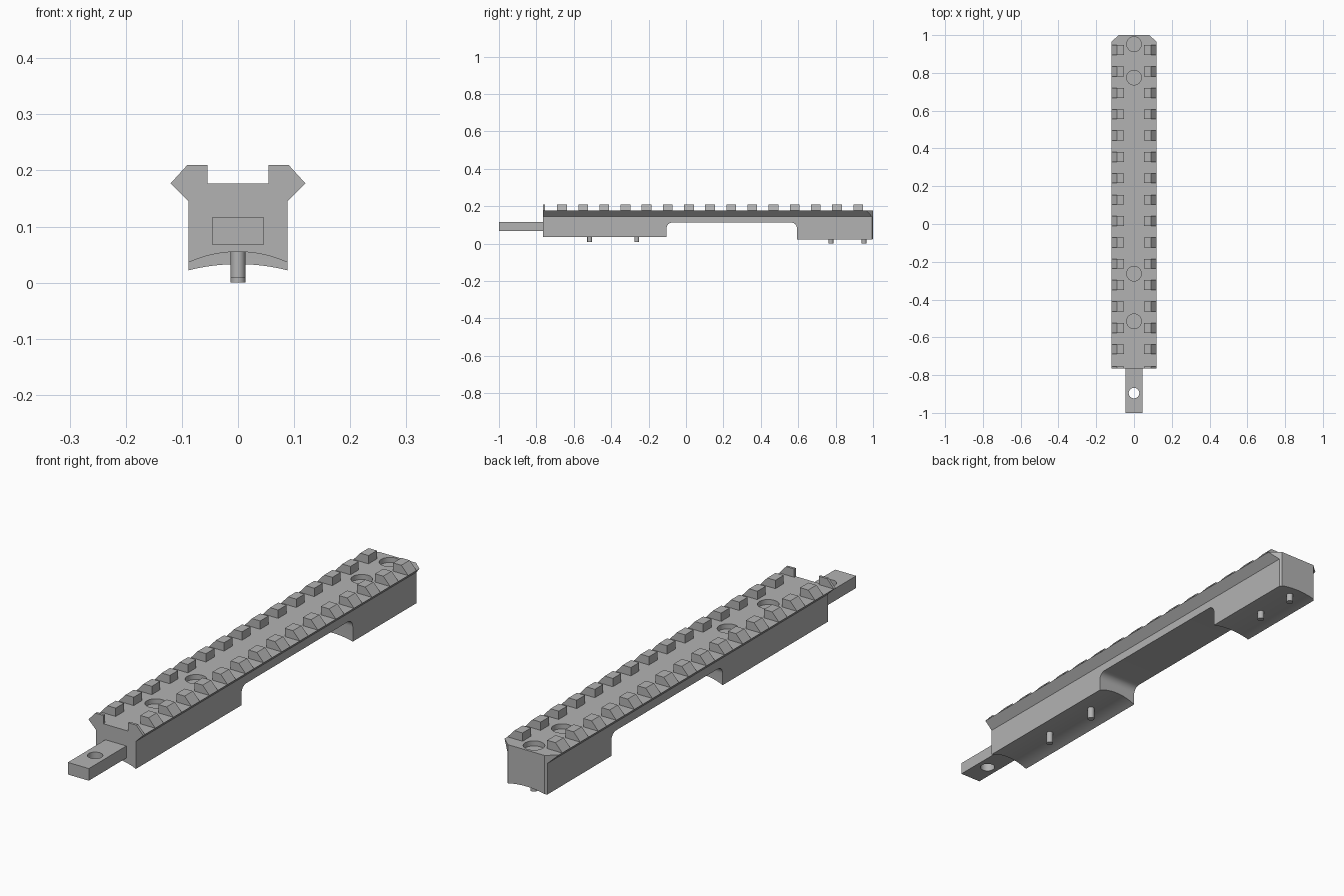
import bpy, bmesh, math
from mathutils import Vector

cube = bpy.data.objects.get("Cube")
if cube:
    bpy.data.objects.remove(cube, do_unlink=True)

metal = bpy.data.materials.new("grey_metal")
metal.use_nodes = True
metal.diffuse_color = (0.45, 0.45, 0.45, 1)
metal.node_tree.nodes["Principled BSDF"].inputs["Base Color"].default_value = metal.diffuse_color

FRONT, BACK, DECK = -0.765, 1.0, 0.177
HALF, WING = 0.088, 0.12
SCREWS = [(-0.515, 0.008), (-0.263, 0.008), (0.775, 0.0), (0.952, 0.0)]


def finish(bm, name):
    bmesh.ops.recalc_face_normals(bm, faces=bm.faces)
    mesh = bpy.data.meshes.new(name)
    bm.to_mesh(mesh)
    bm.free()
    mesh.materials.append(metal)
    obj = bpy.data.objects.new(name, mesh)
    bpy.context.collection.objects.link(obj)
    return obj


def loft(bm, rings):
    """Skin matching closed rings of points and cap both ends."""
    loops = [[bm.verts.new(p) for p in ring] for ring in rings]
    n = len(loops[0])
    for a, b in zip(loops, loops[1:]):
        for i in range(n):
            j = (i + 1) % n
            bm.faces.new((a[i], a[j], b[j], b[i]))
    bm.faces.new(loops[0])
    bm.faces.new(loops[-1])


def cylinder(name, y, z0, z1, r):
    bm = bmesh.new()
    ring = [(r * math.cos(math.tau * i / 32), y + r * math.sin(math.tau * i / 32)) for i in range(32)]
    loft(bm, [[(a, b, z) for a, b in ring] for z in (z0, z1)])
    return finish(bm, name)


def activate(obj):
    bpy.ops.object.select_all(action='DESELECT')
    obj.select_set(True)
    bpy.context.view_layer.objects.active = obj


def cut(obj, cutter):
    activate(obj)
    mod = obj.modifiers.new("cut", 'BOOLEAN')
    mod.operation, mod.solver, mod.object = 'DIFFERENCE', 'EXACT', cutter
    bpy.ops.object.modifier_apply(modifier=mod.name)
    bpy.data.objects.remove(cutter, do_unlink=True)


def smooth(obj):
    activate(obj)
    bpy.ops.object.shade_smooth_by_angle(angle=math.radians(30))


def section(y, corner, middle):
    """Rail cross-section with a concave arched underside."""
    rise = middle - corner
    radius = (HALF ** 2 + rise ** 2) / (2 * rise)
    arch = []
    for i in range(17):
        x = -HALF + HALF * i / 8
        arch.append((x, middle - radius + math.sqrt(radius ** 2 - x * x)))
    top = [(HALF, 0.145), (WING, DECK), (-WING, DECK), (-HALF, 0.145)]
    return [(x, y, z) for x, z in arch + top]


# Rail body: shallow front underside, deeper rear underside
bm = bmesh.new()
loft(bm, [section(FRONT, 0.036, 0.055), section(0.1, 0.036, 0.055),
          section(0.4, 0.022, 0.033), section(BACK, 0.022, 0.033)])
# Clipped rear corners
for s in (-1, 1):
    res = bmesh.ops.bisect_plane(bm, geom=bm.verts[:] + bm.edges[:] + bm.faces[:],
                                 plane_co=Vector((s * WING, 0.965, 0)),
                                 plane_no=Vector((s * 0.66, 0.75, 0)), clear_outer=True)
    bmesh.ops.holes_fill(bm, edges=[e for e in bm.edges if e.is_boundary], sides=0)
body = finish(bm, "rail_body")

# Underside relief with rounded upper corners
Y0, Y1, ROOF, R = -0.104, 0.593, 0.112, 0.03
outline = [(Y0, -0.1)]
for cy, start in ((Y0 + R, math.pi), (Y1 - R, math.pi / 2)):
    for i in range(9):
        a = start - i * math.pi / 16
        outline.append((cy + R * math.cos(a), ROOF - R + R * math.sin(a)))
outline.append((Y1, -0.1))
bm = bmesh.new()
loft(bm, [[(x, y, z) for y, z in outline] for x in (-0.2, 0.2)])
cut(body, finish(bm, "relief_cutter"))

# Screws and their head recesses
for n, (y, bottom) in enumerate(SCREWS, 1):
    cut(body, cylinder("recess_cutter", y, DECK - 0.02, DECK + 0.1, 0.039))
    smooth(cylinder(f"screw_{n}", y, bottom, 0.1, 0.013))
smooth(body)

# Paired rail teeth, with a thin pair at the front edge
bm = bmesh.new()
spans = [(FRONT, FRONT + 0.01)]
spans += [(-0.663 + 0.1131 * i - 0.026, -0.663 + 0.1131 * i + 0.026) for i in range(15)]
for y0, y1 in spans:
    for s in (-1, 1):
        tooth = [(0.054, DECK), (WING, DECK), (0.09, 0.21), (0.054, 0.21)]
        loft(bm, [[(s * x, y, z) for x, z in tooth] for y in (y0, y1)])
finish(bm, "rail_teeth")

# Front mounting tongue with a through hole
bm = bmesh.new()
bar = [(-0.046, 0.068), (0.046, 0.068), (0.046, 0.116), (-0.046, 0.116)]
loft(bm, [[(x, y, z) for x, z in bar] for y in (-1, FRONT + 0.01)])
tongue = finish(bm, "mounting_tongue")
cut(tongue, cylinder("hole_cutter", -0.895, 0, 0.2, 0.028))
smooth(tongue)
